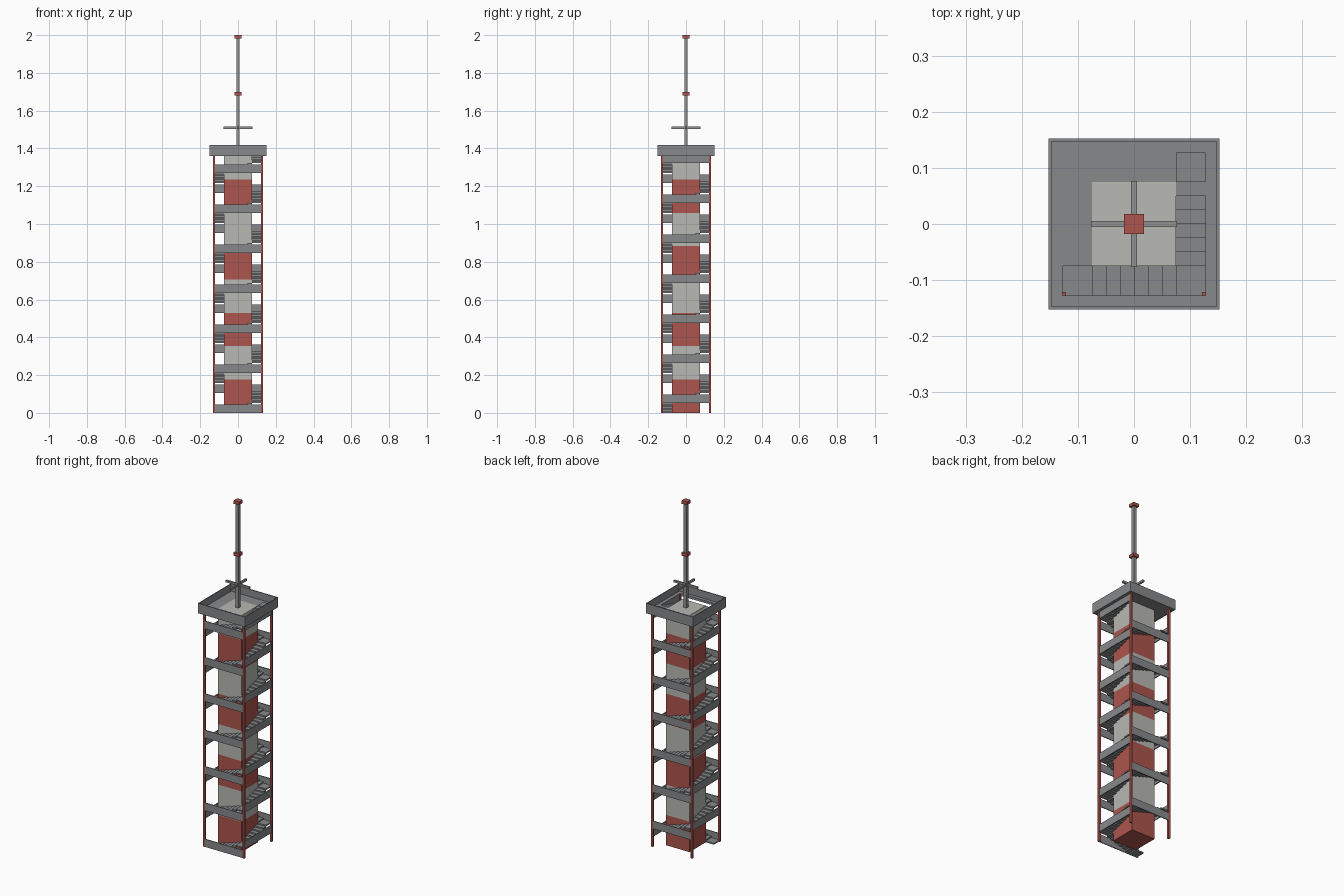
import bpy, bmesh
from mathutils import Matrix, Vector

if "Cube" in bpy.data.objects:
    bpy.data.objects.remove(bpy.data.objects["Cube"])


def mat(name, c):
    m = bpy.data.materials.new(name)
    m.diffuse_color = (*c, 1)
    m.use_nodes = True
    m.node_tree.nodes["Principled BSDF"].inputs["Base Color"].default_value = m.diffuse_color
    return m


RED = mat("brick red", (0.42, 0.09, 0.075))
LIGHT = mat("light concrete", (0.48, 0.48, 0.455))
DARK = mat("dark grey", (0.245, 0.25, 0.26))
STEEL = mat("mast grey", (0.29, 0.29, 0.29))


def boxes(name, items, material):
    """One object made of boxes (x0, x1, y0, y1, z0, z1, quarter_turns)."""
    bm = bmesh.new()
    for x0, x1, y0, y1, z0, z1, q in items:
        m = (Matrix.Rotation(q * 1.5707963268, 4, 'Z')
             @ Matrix.Translation(((x0 + x1) / 2, (y0 + y1) / 2, (z0 + z1) / 2))
             @ Matrix.Diagonal((x1 - x0, y1 - y0, z1 - z0, 1)))
        bmesh.ops.create_cube(bm, size=1, matrix=m)
    me = bpy.data.meshes.new(name)
    bm.to_mesh(me)
    bm.free()
    me.materials.append(material)
    ob = bpy.data.objects.new(name, me)
    bpy.context.collection.objects.link(ob)
    return ob


C = 0.075            # half width of core
W = 0.127            # outer edge of stairs
RISE = 0.0529        # height gained per flight
STEP = RISE / 7
FLIGHTS = 26
FLOOR = RISE * FLIGHTS

# Core shaft: one box sliced into alternating colour bands
BAND = 0.1765
core = boxes("core_shaft", [(-C, C, -C, C, 0, FLOOR + 0.002, 0)], RED)
core.data.materials.append(LIGHT)
bm = bmesh.new()
bm.from_mesh(core.data)
for i in range(1, 8):
    bmesh.ops.bisect_plane(bm, geom=bm.verts[:] + bm.edges[:] + bm.faces[:],
                           plane_co=Vector((0, 0, i * BAND)), plane_no=Vector((0, 0, 1)))
for f in bm.faces:
    f.material_index = int(f.calc_center_median().z / BAND) % 2
bm.to_mesh(core.data)
bm.free()

# Spiral stair: landing, six treads and a flat outer wall for each flight
landings, treads, walls = [], [], []
for j in range(FLIGHTS):
    z = j * RISE
    q = j % 4
    landings.append((-W, -C, -W, -C, z, z + STEP, q))
    for k in range(1, 7):
        x = -C + 0.025 * (k - 1)
        treads.append((x, x + 0.025, -W, -C, z + STEP * k, z + STEP * (k + 1), q))
    walls.append((-W, W, -0.132, -W, z, z + 0.045, q))
landings.append((-W, -C, -W, -C, FLOOR, FLOOR + 0.004, FLIGHTS % 4))
boxes("stair_landings", landings, DARK)
boxes("stair_treads", treads, DARK)
boxes("stair_walls", walls, DARK)

# Corner posts
boxes("corner_posts", [(-0.133, -0.121, -0.133, -0.121, 0, 1.37, q) for q in range(4)], RED)

# Roof platform: floor open above the front and right flights, rim and parapet
P, T = 0.152, 0.005
boxes("platform_floor", [
    (-P, -C, -C, P, 1.362, FLOOR, 0),
    (-C, C, C, P, 1.362, FLOOR, 0),
    (C, W, C, P, 1.362, FLOOR, 0),
    (W, P, -P, P, 1.362, FLOOR, 0),
    (-P, W, -P, -W, 1.362, FLOOR, 0),
    (-P, -W, -W, -C, 1.362, FLOOR, 0)], DARK)
boxes("platform_parapet", [(-P, P - T, -P, -P + T, 1.36, 1.418, q) for q in range(4)], DARK)

# Mast with cross arms and red collars
boxes("mast", [(-0.009, 0.009, -0.009, 0.009, FLOOR, 1.99, 0)], STEEL)
boxes("cross_arms", [(-0.0765, 0.0765, -0.005, 0.005, 1.504, 1.516, q) for q in (0, 1)], STEEL)
boxes("mast_collars", [(-0.0175, 0.0175, -0.0175, 0.0175, z, z + 0.018, 0)
                       for z in (1.68, 1.982)], RED)
